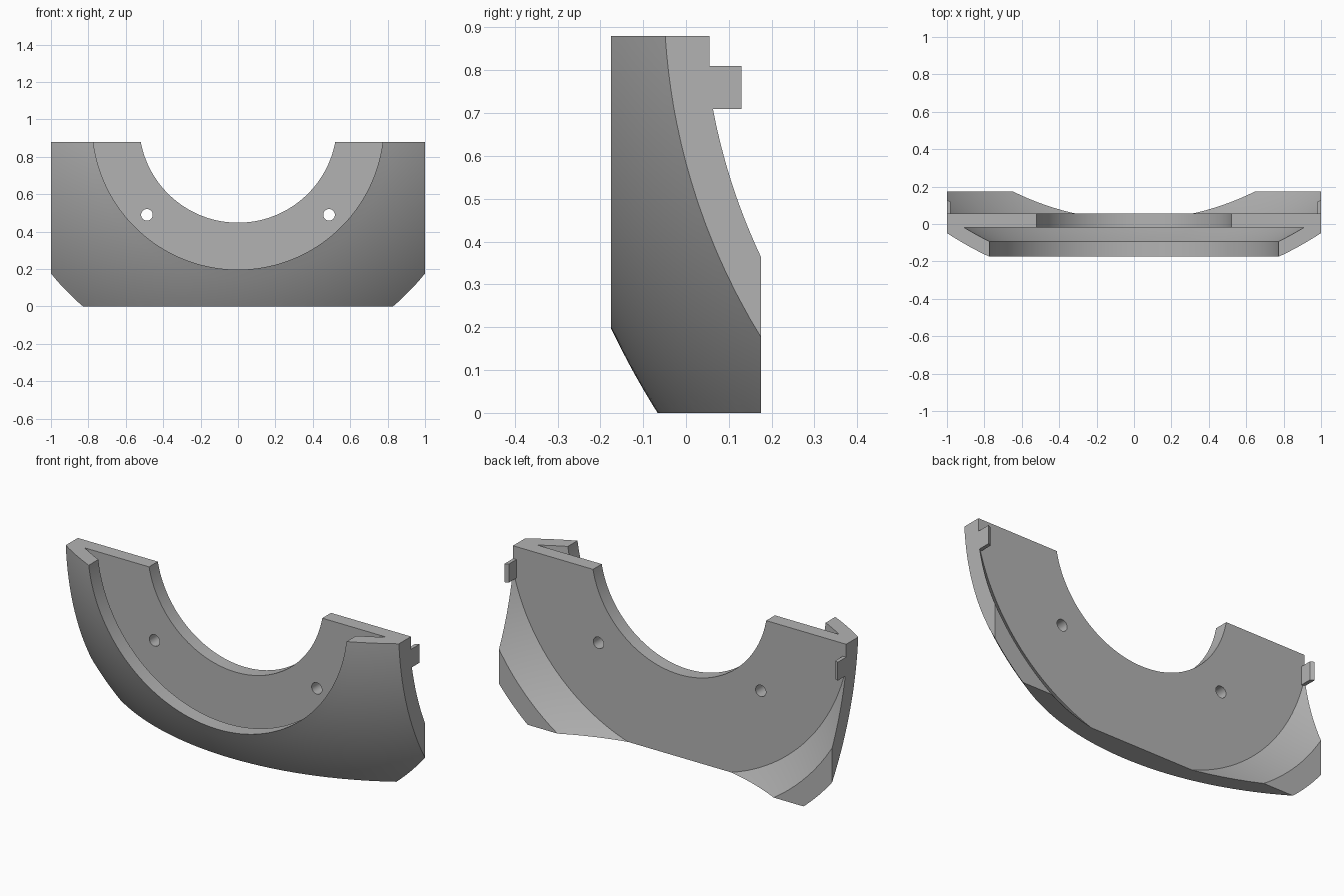
import bpy, bmesh, math
from mathutils import Matrix, Vector

cube = bpy.data.objects.get("Cube")
if cube:
    bpy.data.objects.remove(cube, do_unlink=True)

AXIS_Z = 0.977               # height of the turning axis, which runs along y
SPHERE_Y = 1.475             # centre of both shell spheres
OUTER_R, INNER_R = 1.825, 1.751
BACK, PLATE_BACK, PLATE_FRONT, FRONT = 0.175, 0.055, -0.02, -0.175
LIP_R, BORE_R, TOP = 0.78, 0.529, 0.88

grey = bpy.data.materials.new("plain grey")
grey.use_nodes = True
grey.diffuse_color = (0.45, 0.45, 0.45, 1)
grey.node_tree.nodes["Principled BSDF"].inputs["Base Color"].default_value = (0.45, 0.45, 0.45, 1)


def make_object(name, bm):
    bmesh.ops.recalc_face_normals(bm, faces=bm.faces)
    mesh = bpy.data.meshes.new(name)
    bm.to_mesh(mesh)
    bm.free()
    mesh.materials.append(grey)
    ob = bpy.data.objects.new(name, mesh)
    bpy.context.collection.objects.link(ob)
    return ob


def sphere_arc(radius, y0, y1, steps):
    """Profile points (y, r) along a sphere between two depths."""
    ys = [y0 + (y1 - y0) * i / steps for i in range(steps + 1)]
    return [(y, math.sqrt(radius ** 2 - (y - SPHERE_Y) ** 2)) for y in ys]


def prism(bm, outline, z0, z1):
    face = bm.faces.new([bm.verts.new((x, y, z0)) for x, y in outline])
    top = bmesh.ops.extrude_face_region(bm, geom=[face])["geom"]
    verts = [v for v in top if isinstance(v, bmesh.types.BMVert)]
    bmesh.ops.translate(bm, verts=verts, vec=(0, 0, z1 - z0))


def cut(target, tool, operation):
    mod = target.modifiers.new(operation.title(), 'BOOLEAN')
    mod.operation, mod.solver, mod.object = operation, 'EXACT', tool
    bpy.context.view_layer.objects.active = target
    bpy.ops.object.modifier_apply(modifier=mod.name)
    bpy.data.objects.remove(tool, do_unlink=True)


# Turned section: spherical shell with a front lip, joined to a flat ring plate
lip_y = SPHERE_Y - math.sqrt(INNER_R ** 2 - LIP_R ** 2)
profile = sphere_arc(OUTER_R, FRONT, BACK, 14)
profile += sphere_arc(INNER_R, BACK, PLATE_BACK, 6)
profile += [(PLATE_BACK, BORE_R), (PLATE_FRONT, BORE_R)]
profile += sphere_arc(INNER_R, PLATE_FRONT, lip_y, 4)

SEGMENTS = 160
bm = bmesh.new()
rings = []
for i in range(SEGMENTS):
    a = 2 * math.pi * (i + 0.5) / SEGMENTS
    rings.append([bm.verts.new((r * math.cos(a), y, AXIS_Z + r * math.sin(a))) for y, r in profile])
for i, ring in enumerate(rings):
    after = rings[(i + 1) % SEGMENTS]
    for j in range(len(profile)):
        k = (j + 1) % len(profile)
        bm.faces.new((ring[j], ring[k], after[k], after[j]))
body = make_object("curved_bracket", bm)

# Trim to the straight sides, flat bottom and flat top
bm = bmesh.new()
prism(bm, [(-1, -1), (1, -1), (1, 1), (-1, 1)], 0, TOP)
cut(body, make_object("trim_box", bm), 'INTERSECT')

# Two bolt holes through the plate
bm = bmesh.new()
for side in (-1, 1):
    place = Matrix.Translation((side * 0.487, 0, 0.49)) @ Matrix.Rotation(math.pi / 2, 4, 'X')
    bmesh.ops.create_cone(bm, cap_ends=True, segments=32, radius1=0.031, radius2=0.031,
                          depth=0.6, matrix=place)
cut(body, make_object("bolt_holes", bm), 'DIFFERENCE')

bpy.ops.object.select_all(action='DESELECT')
body.select_set(True)
bpy.context.view_layer.objects.active = body
bpy.ops.object.shade_smooth_by_angle(angle=math.radians(25))

# Small locating tabs on the back at both ends
for side, name in ((1, "left_tab"), (-1, "right_tab")):
    bm = bmesh.new()
    prism(bm, [(side * x, y) for x, y in
               ((1, 0.05), (1, 0.129), (0.98, 0.118), (0.98, 0.05))], 0.71, 0.81)
    make_object(name, bm)
